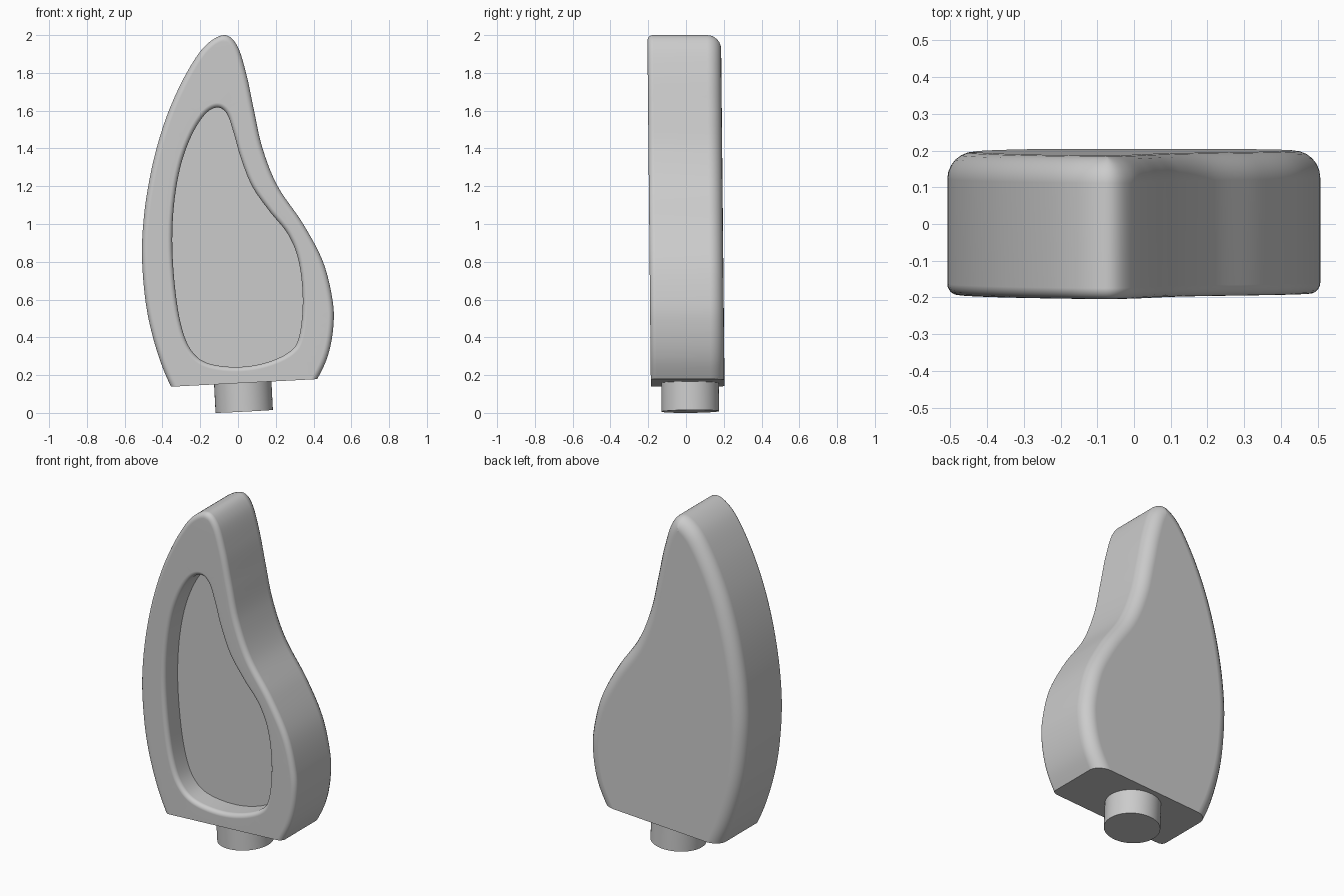
import bpy
import bmesh
import math
from mathutils import Vector

if "Cube" in bpy.data.objects:
    bpy.data.objects.remove(bpy.data.objects["Cube"], do_unlink=True)

HALF = 0.195          # half of the body thickness
FRONT_ROUND = 0.03    # rounding of the front rim
BACK_ROUND = 0.074    # rounding of the back rim
LIP_ROUND = 0.025     # rounding around the recess
RECESS = 0.125        # recess depth
BASE_TILT = 0.052     # slope of the cut base

grey = bpy.data.materials.new("plain grey")
grey.use_nodes = True
grey.diffuse_color = (0.6, 0.6, 0.6, 1)
grey.node_tree.nodes["Principled BSDF"].inputs["Base Color"].default_value = (0.6, 0.6, 0.6, 1)

# Outer outline (x, z), clockwise, running on below the base where it is cut
OUTER = [(-.23, -.08), (-.355, .14), (-.43, .33), (-.485, .56), (-.508, .82),
         (-.498, 1.04), (-.466, 1.25), (-.42, 1.44), (-.358, 1.62), (-.272, 1.8),
         (-.177, 1.94), (-.075, 2), (-.005, 1.945), (.045, 1.79), (.085, 1.6),
         (.13, 1.4), (.21, 1.2), (.345, 1), (.45, .8), (.5, .6), (.505, .46),
         (.478, .31), (.42, .18), (.3, -.02)]
# Recess outline (x, z), clockwise
INNER = [(-.11, 1.617), (-.06, 1.585), (-.025, 1.49), (.015, 1.35), (.075, 1.2),
         (.165, 1.07), (.265, .945), (.322, .8), (.343, .6), (.325, .41),
         (.275, .325), (.145, .265), (-.01, .243), (-.165, .265), (-.25, .335),
         (-.3, .46), (-.332, .65), (-.348, .89), (-.338, 1.11), (-.303, 1.31),
         (-.245, 1.47), (-.175, 1.58)]


def spline(points, closed, steps=8):
    """Smooth curve through the points."""
    p = [Vector(q) for q in points]
    n = len(p)
    pick = (lambda i: p[i % n]) if closed else (lambda i: p[max(0, min(n - 1, i))])
    out = []
    for i in range(n if closed else n - 1):
        a, b, c, d = (pick(i + k) for k in (-1, 0, 1, 2))
        for s in range(steps):
            t = s / steps
            out.append(b + (c - a) * t / 2 + (a * 2 - b * 5 + c * 4 - d) * t * t / 2
                       + (b * 3 - a - c * 3 + d) * t ** 3 / 2)
    if not closed:
        out.append(p[-1])
    return out


def grow(curve, amount):
    """Offset a clockwise curve outwards."""
    n = len(curve)
    out = []
    for i, p in enumerate(curve):
        t = (curve[(i + 1) % n] - curve[i - 1]).normalized()
        out.append(p + Vector((-t.y, t.x)) * amount)
    return out


def add_ring(bm, curve, y):
    return [bm.verts.new((p.x, y, p.y)) for p in curve]


def skin(bm, rings):
    for a, b in zip(rings, rings[1:]):
        for i in range(len(a)):
            bm.faces.new((a[i - 1], a[i], b[i], b[i - 1]))


def arc(radius, steps=6):
    """Pairs (distance from side, distance from face) of a quarter round."""
    angles = [math.pi / 2 * k / steps for k in range(steps + 1)]
    return [(radius * (1 - math.cos(a)), radius * (1 - math.sin(a))) for a in angles]


def finish(obj, angle):
    obj.data.materials.append(grey)
    bpy.ops.object.select_all(action="DESELECT")
    obj.select_set(True)
    bpy.context.view_layer.objects.active = obj
    bpy.ops.object.shade_smooth_by_angle(angle=math.radians(angle))
    # Keep the large flat faces evenly shaded
    weighted = obj.modifiers.new("even flats", "WEIGHTED_NORMAL")
    weighted.keep_sharp = True
    weighted.weight = 100


# Body: rounded slab with a recess in the front
bm = bmesh.new()
outer, inner = spline(OUTER, False), spline(INNER, True)
rim = [add_ring(bm, grow(outer, -d), -HALF + h) for d, h in reversed(arc(FRONT_ROUND))]
rim += [add_ring(bm, grow(outer, -d), HALF - h) for d, h in arc(BACK_ROUND)]
skin(bm, rim)
bm.faces.new(rim[-1])

well = [add_ring(bm, inner, -HALF + RECESS)]
well += [add_ring(bm, grow(inner, d), -HALF + h) for d, h in arc(LIP_ROUND)]
skin(bm, well)
bm.faces.new(well[0])

# Flat front face between the rim and the recess
loops = []
for ring in (rim[0], well[-1]):
    loops += [bm.edges.get((ring[i - 1], ring[i])) for i in range(len(ring))]
bmesh.ops.triangle_fill(bm, edges=loops, use_beauty=True, normal=(0, -1, 0))

# Slanted cut that makes the sharp flat base
cut = bmesh.ops.bisect_plane(bm, geom=bm.verts[:] + bm.edges[:] + bm.faces[:],
                             plane_co=(0, 0, .157),
                             plane_no=(-BASE_TILT, 0, 1), clear_inner=True)
edges = [e for e in cut["geom_cut"] if isinstance(e, bmesh.types.BMEdge)]
bmesh.ops.holes_fill(bm, edges=edges, sides=0)
bmesh.ops.recalc_face_normals(bm, faces=bm.faces[:])

# Slight lean towards the front
for v in bm.verts:
    v.co.y -= .01 * (v.co.z - 1.04)

mesh = bpy.data.meshes.new("body")
bm.to_mesh(mesh)
bm.free()
body = bpy.data.objects.new("body", mesh)
bpy.context.collection.objects.link(body)
finish(body, 35)

# Round mounting peg under the base
length = .2
axis = Vector((-BASE_TILT, -.01, 1)).normalized()
foot = Vector((.033, .023, .008))
bpy.ops.mesh.primitive_cylinder_add(vertices=64, radius=.152, depth=length,
                                    location=foot + axis * length / 2)
peg = bpy.context.object
peg.name = "mounting_peg"
peg.rotation_euler = axis.to_track_quat("Z", "Y").to_euler()
finish(peg, 35)
